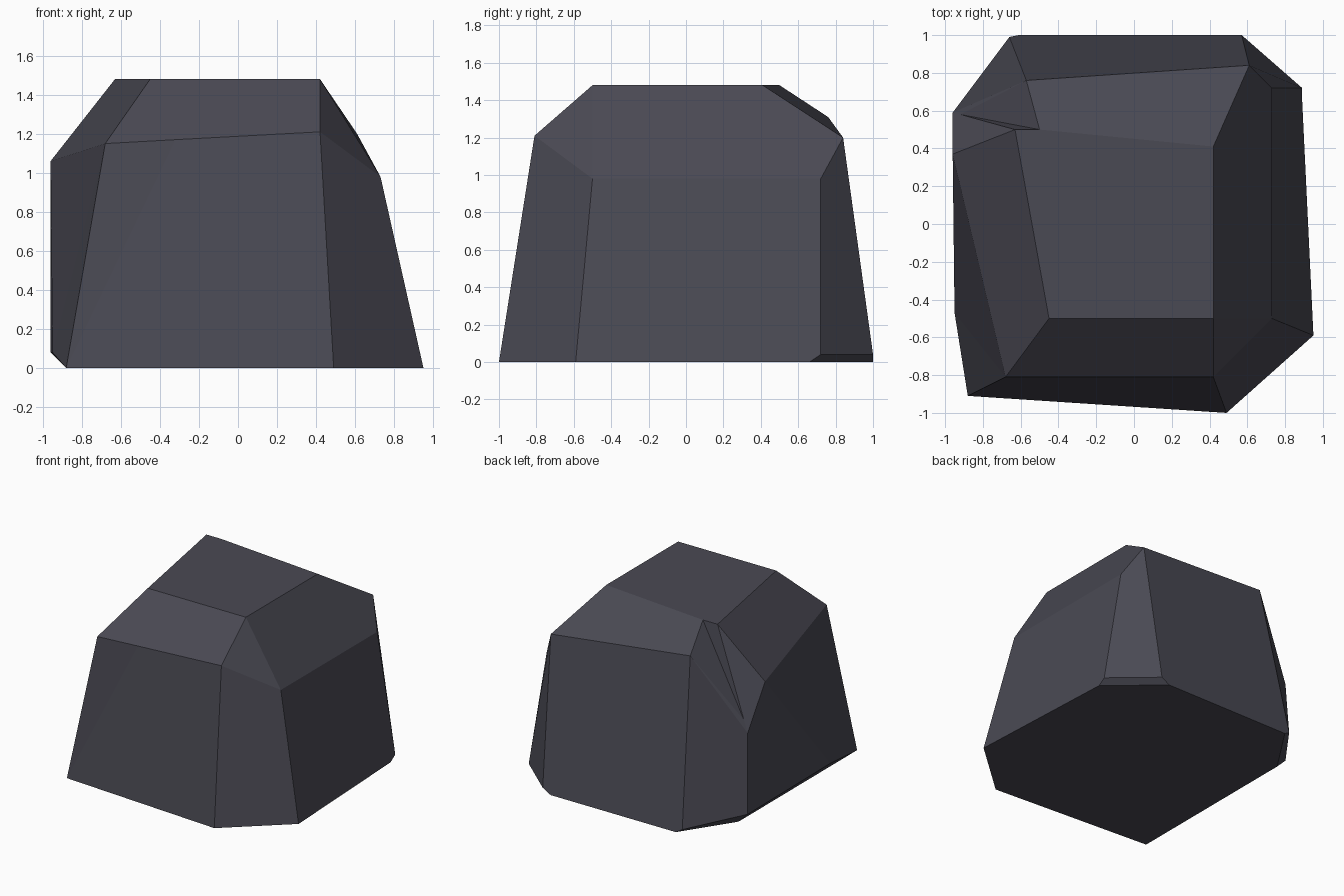
import bpy, bmesh

if "Cube" in bpy.data.objects:
    bpy.data.objects.remove(bpy.data.objects["Cube"])

# Corners of the boulder, by level
base = {
    "a": (-0.88, -0.91, 0), "b": (0.49, -1.0, 0), "c": (0.95, -0.59, 0),
    "d": (0.89, 0.66, 0), "e": (0.50, 1.0, 0), "f": (-0.61, 1.0, 0), "g": (-0.88, 0.59, 0)}
foot_bevel = {
    "h": (0.89, 0.72, 0.04), "i": (0.57, 1.0, 0.04), "j": (-0.66, 0.99, 0.03),
    "k": (-0.96, 0.59, 0.08), "l": (-0.95, -0.47, 0.08)}
shoulder = {
    "G": (-0.68, -0.81, 1.15), "M": (-0.32, -0.81, 1.17), "N": (0.42, -0.81, 1.21),
    "R": (0.73, -0.50, 0.98), "S": (0.73, 0.72, 0.98), "T": (0.61, 0.84, 1.20),
    "P": (-0.57, 0.76, 1.31), "F": (-0.96, 0.37, 1.06)}
chip = {"Q": (-0.92, 0.58, 0.82), "U": (-0.96, 0.59, 0.73)}
crown = {
    "A": (-0.45, -0.50, 1.48), "B": (0.42, -0.50, 1.48), "C": (0.42, 0.41, 1.48),
    "D": (-0.50, 0.50, 1.48), "E": (-0.63, 0.50, 1.48)}

# Facets, each spelled by its corners
facets = [
    "abcdefg", "ABCDE",                     # underside and crown
    "aMG", "abNM", "bcRN",                  # front and front right corner
    "cdhSR", "hiTS", "iefjPT",              # right, back right corner, back
    "jkUP", "kUFl", "FGl", "Gla",           # back left corner and left
    "dehi"[:2] + "ih", "fgkj", "galk",      # bevels along the foot
    "GMNBA", "NRB", "BRSTC", "CTPD", "AEFG",  # sloping shoulders
    "DPQ", "PUQ", "EDQ", "EQF", "FQU"]      # chipped corner

bm = bmesh.new()
corners = {}
for level in (base, foot_bevel, shoulder, chip, crown):
    for key, co in level.items():
        corners[key] = bm.verts.new(co)
for facet in facets:
    bm.faces.new([corners[key] for key in facet])
bmesh.ops.recalc_face_normals(bm, faces=bm.faces[:])

mesh = bpy.data.meshes.new("boulder")
bm.to_mesh(mesh)
bm.free()
boulder = bpy.data.objects.new("boulder", mesh)
bpy.context.collection.objects.link(boulder)

# Dark slate stone
stone = bpy.data.materials.new("dark slate")
stone.diffuse_color = (0.068, 0.067, 0.087, 1)
stone.use_nodes = True
stone.node_tree.nodes["Principled BSDF"].inputs["Base Color"].default_value = stone.diffuse_color
mesh.materials.append(stone)
